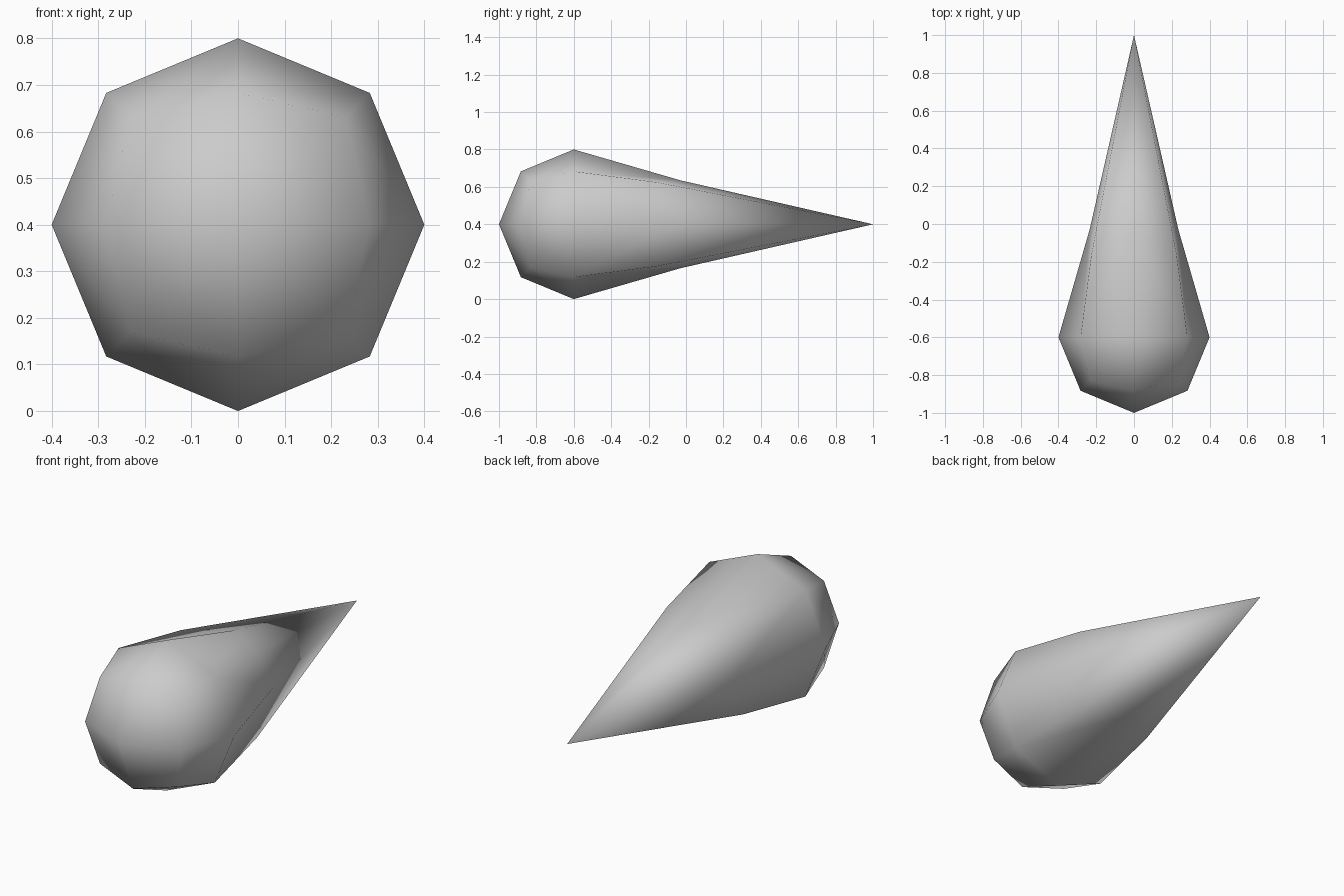
import bpy
import bmesh
from mathutils import Vector

default = bpy.data.objects.get("Cube")
if default:
    bpy.data.objects.remove(default, do_unlink=True)

RADIUS = 0.4


def axes_used(co):
    """1 = face centre, 2 = edge middle, 3 = corner of the rounded cube."""
    return sum(abs(c) > 0.01 for c in co)


def sign(value):
    return 0 if abs(value) < 0.01 else (1 if value > 0 else -1)


# Plain grey material
grey = bpy.data.materials.new("plain_grey")
grey.use_nodes = True
colour = (0.6, 0.6, 0.6, 1)
grey.diffuse_color = colour
shader = next(n for n in grey.node_tree.nodes if n.type == "BSDF_PRINCIPLED")
shader.inputs["Base Color"].default_value = colour

# Rounded head: a cube cut once along each edge, pushed out to a sphere
bm = bmesh.new()
bmesh.ops.create_cube(bm, size=2)
bmesh.ops.subdivide_edges(bm, edges=bm.edges[:], cuts=1, use_grid_fill=True)
for v in bm.verts:
    v.co = v.co.normalized() * RADIUS

# Kind of every point, kept for choosing the creases
kind = {v: axes_used(v.co) for v in bm.verts}

# Pointed tail: (width, distance back) for centre, edge and corner points
tail = {1: (0, 1.6), 2: (0.235, 0.57), 3: (0.225, 0.44)}
back = [v for v in bm.verts if v.co.y > 0.01]
for v in back:
    if kind[v] == 2 or kind[v] == 3 or abs(v.co.y) > 0.39:
        width, reach = tail[kind[v]]
        v.co = Vector((sign(v.co.x) * width, reach, sign(v.co.z) * width))

# Creases along the tail
for face in bm.faces[:]:
    if not any(v.co.y > 0.01 for v in face.verts):
        continue
    has_tip = any(v.co.y > 1 for v in face.verts)
    if has_tip:
        ends = [v for v in face.verts if kind[v] != 2]
    else:
        ends = [v for v in face.verts if kind[v] == 2]
    bmesh.utils.face_split(face, ends[0], ends[1])

# Stand on the ground and centre lengthways
bmesh.ops.translate(bm, verts=bm.verts[:], vec=(0, RADIUS - 1, RADIUS))
bmesh.ops.recalc_face_normals(bm, faces=bm.faces[:])
for face in bm.faces:
    face.smooth = True

mesh = bpy.data.meshes.new("teardrop_body")
bm.to_mesh(mesh)
bm.free()
mesh.materials.append(grey)
body = bpy.data.objects.new("teardrop_body", mesh)
bpy.context.collection.objects.link(body)
